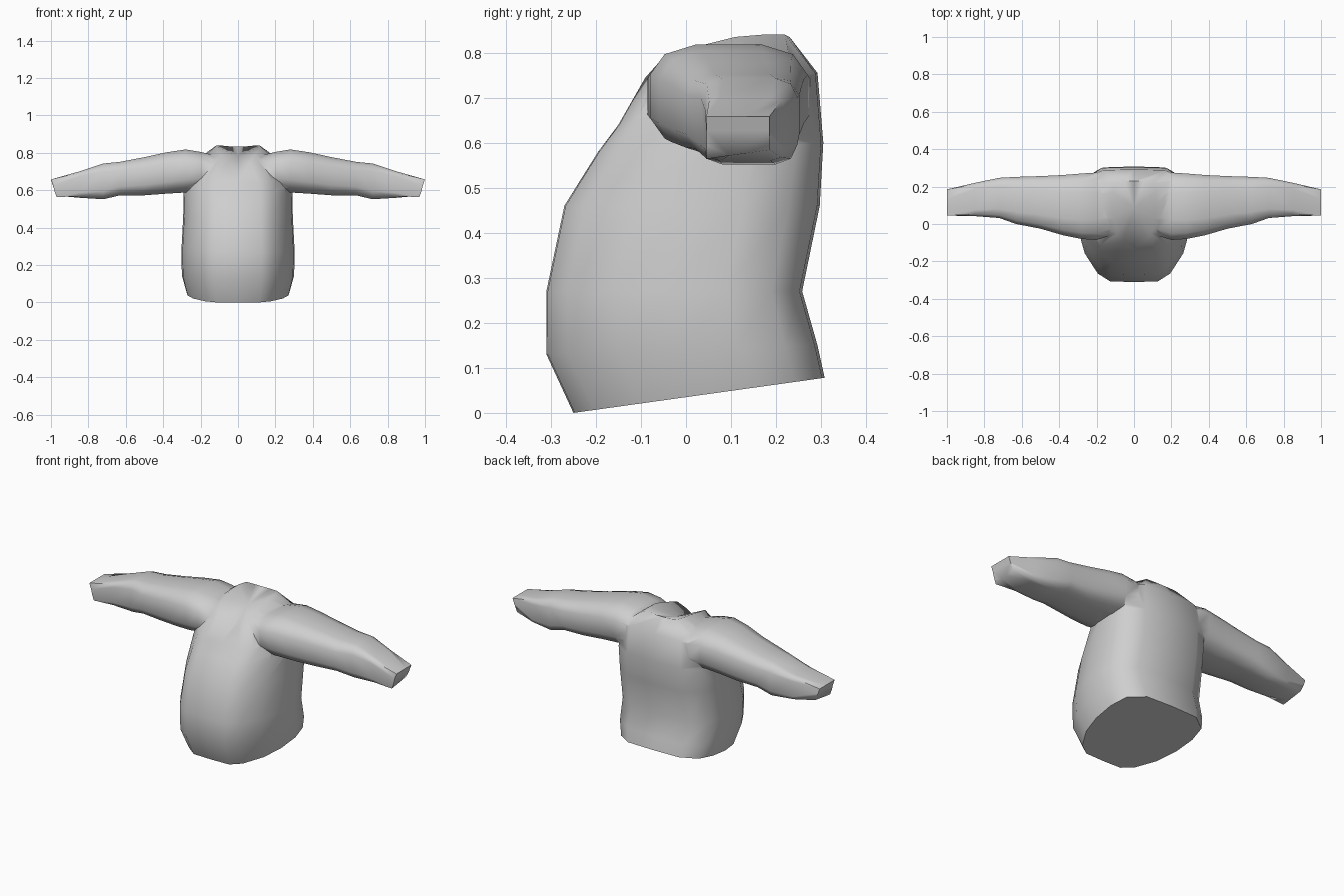
import bpy, bmesh, math

if "Cube" in bpy.data.objects:
    bpy.data.objects.remove(bpy.data.objects["Cube"])

fabric = bpy.data.materials.new("grey_fabric")
fabric.diffuse_color = (0.62, 0.62, 0.62, 1)
fabric.use_nodes = True
fabric.node_tree.nodes["Principled BSDF"].inputs["Base Color"].default_value = fabric.diffuse_color


def spow(v, p):
    return math.copysign(abs(v) ** p, v)


def loft(name, rings, peak=None):
    """Skin a list of equal rings; close the ends, the last one with an optional centre point."""
    bm = bmesh.new()
    loops = [[bm.verts.new(p) for p in r] for r in rings]
    n = len(loops[0])
    for a, b in zip(loops, loops[1:]):
        for i in range(n):
            j = (i + 1) % n
            bm.faces.new((a[i], a[j], b[j], b[i]))
    bm.faces.new(loops[0][::-1])
    if peak:
        c = bm.verts.new(peak)
        for i in range(n):
            bm.faces.new((loops[-1][i], loops[-1][(i + 1) % n], c))
    else:
        bm.faces.new(loops[-1])
    bmesh.ops.recalc_face_normals(bm, faces=bm.faces)
    me = bpy.data.meshes.new(name)
    bm.to_mesh(me)
    bm.free()
    ob = bpy.data.objects.new(name, me)
    bpy.context.collection.objects.link(ob)
    me.materials.append(fabric)
    return ob


def mirrored(half):
    return half + [(-p[0], *p[1:]) for p in half[-2:0:-1]]


# Torso cross-section: rounded belly, broad flat back (width share, depth share)
SECTION = mirrored([(0, 0), (0.42, 0.005), (0.64, 0.08), (0.87, 0.27), (0.98, 0.48),
                    (1, 0.70), (0.92, 0.88), (0.60, 0.99), (0, 1)])


# Torso rings: half width, front y, back y, front z, back z
def torso_ring(w, yf, yb, zf, zb):
    return [(w * u, yf + (yb - yf) * t, zf + (zb - zf) * t) for u, t in SECTION]


body = [torso_ring(*r) for r in (
    (0.275, -0.25, 0.308, 0.0, 0.078),
    (0.30, -0.31, 0.292, 0.13, 0.15),
    (0.303, -0.31, 0.258, 0.27, 0.27),
    (0.293, -0.27, 0.297, 0.46, 0.46),
    (0.29, -0.195, 0.305, 0.58, 0.60),
    (0.28, -0.15, 0.292, 0.64, 0.755))]

# V-shaped collar edge
collar = mirrored([(0, -0.137, 0.66), (0.06, -0.09, 0.745), (0.09, -0.05, 0.79),
                   (0.11, 0.03, 0.815), (0.12, 0.11, 0.835), (0.115, 0.17, 0.84),
                   (0.10, 0.22, 0.84), (0.05, 0.23, 0.835), (0, 0.23, 0.835)])
sweater = loft("sweater", body + [collar], peak=(0, 0.09, 0.782))

N = 12
ANGLES = [2 * math.pi * (i + 0.5) / N for i in range(N)]


# Sleeve rings: x, front y, back y, bottom z, top z, squareness (low is boxy)
def sleeve_ring(x, yf, yb, zb, zt, p, s):
    k = math.cos(math.pi / N) ** p
    return [(s * x, (yf + yb) / 2 + (yb - yf) / 2 * spow(math.cos(a), p) / k,
             (zt + zb) / 2 + (zt - zb) / 2 * spow(math.sin(a), p) / k) for a in ANGLES]


def cuff_ring(s):
    """Rectangular, slightly slanted sleeve end."""
    pts = []
    for a in ANGLES:
        m = max(abs(math.cos(a)), abs(math.sin(a)))
        u, v = math.cos(a) / m, math.sin(a) / m
        pts.append((s * (0.985 + 0.015 * v), 0.115 + 0.07 * u,
                    0.616 + 0.042 * v + (0.01 * u if v < 0 else 0)))
    return pts


SLEEVE = ((0.12, -0.06, 0.25, 0.62, 0.785, 0.75), (0.20, -0.085, 0.275, 0.60, 0.805, 0.7),
          (0.28, -0.08, 0.27, 0.588, 0.818, 0.66), (0.38, -0.06, 0.262, 0.582, 0.803, 0.62),
          (0.50, -0.025, 0.256, 0.573, 0.777, 0.58), (0.63, 0.0, 0.252, 0.573, 0.752, 0.55),
          (0.72, 0.032, 0.247, 0.552, 0.743, 0.45), (0.85, 0.042, 0.22, 0.56, 0.70, 0.35))
for side, s in (("left", -1), ("right", 1)):
    rings = [sleeve_ring(*r, s) for r in SLEEVE] + [cuff_ring(s)]
    sleeve = loft(side + "_sleeve", rings)
    sleeve.hide_render = True
    # Fuse the sleeve into the torso
    mod = sweater.modifiers.new("join_" + side, 'BOOLEAN')
    mod.operation, mod.solver, mod.object = 'UNION', 'EXACT', sleeve
    bpy.context.view_layer.objects.active = sweater
    bpy.ops.object.modifier_apply(modifier=mod.name)
    bpy.data.objects.remove(sleeve)

# Soft shading everywhere except the cuff ends and collar edge
sweater.select_set(True)
bpy.context.view_layer.objects.active = sweater
bpy.ops.object.shade_smooth_by_angle(angle=math.radians(70))
